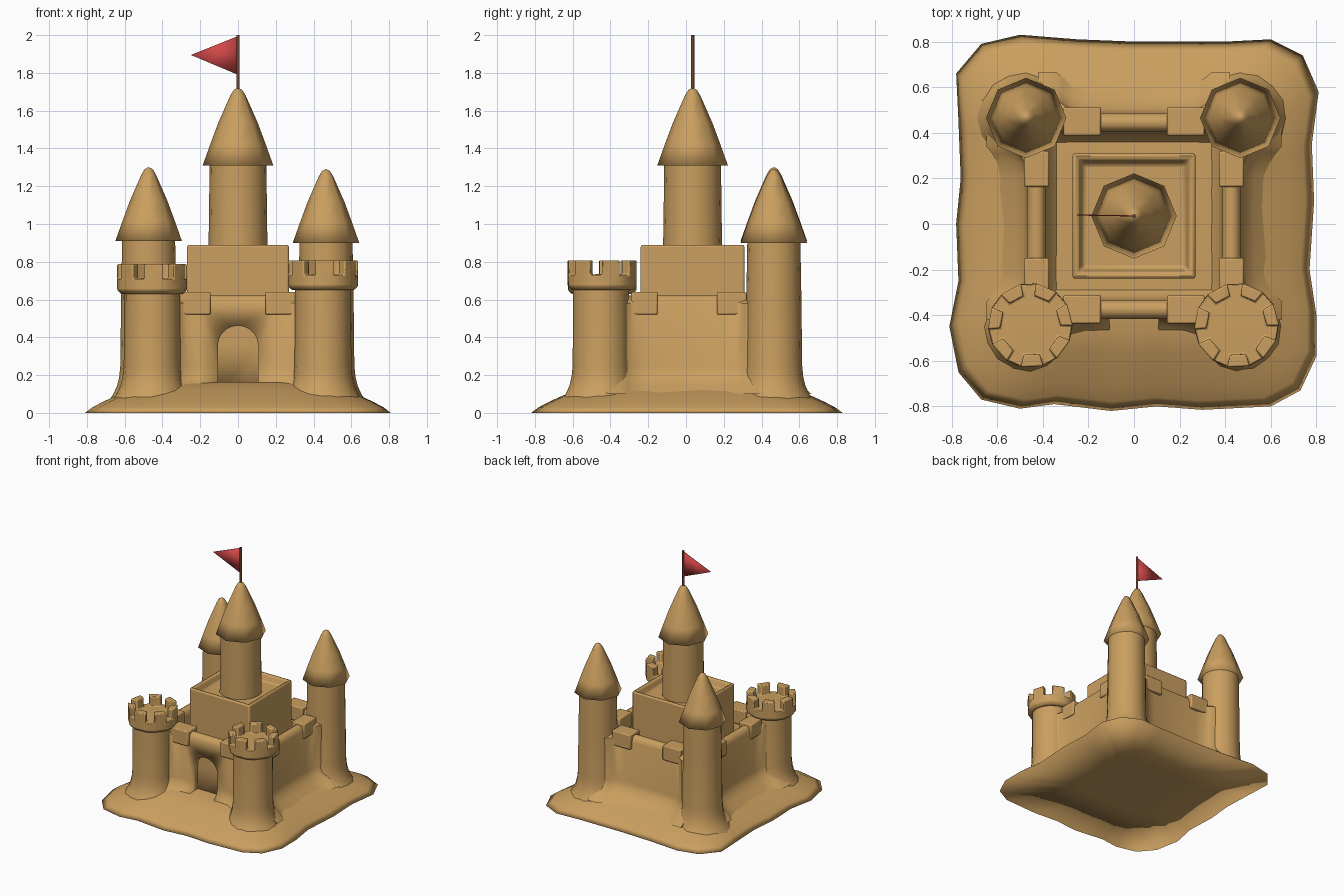
import bpy, bmesh, math
from mathutils import Vector

if "Cube" in bpy.data.objects:
    bpy.data.objects.remove(bpy.data.objects["Cube"])


def material(name, rgb):
    m = bpy.data.materials.new(name)
    m.diffuse_color = (*rgb, 1)
    m.use_nodes = True
    m.node_tree.nodes["Principled BSDF"].inputs["Base Color"].default_value = m.diffuse_color
    return m


SAND = material("sand", (0.59, 0.345, 0.115))
RED = material("flag red", (0.65, 0.065, 0.065))
WOOD = material("pole brown", (0.17, 0.065, 0.035))


def finish(name, bm, mat=SAND, angle=60, bevel=0):
    bmesh.ops.recalc_face_normals(bm, faces=bm.faces)
    me = bpy.data.meshes.new(name)
    bm.to_mesh(me)
    bm.free()
    ob = bpy.data.objects.new(name, me)
    bpy.context.collection.objects.link(ob)
    me.materials.append(mat)
    bpy.ops.object.select_all(action='DESELECT')
    ob.select_set(True)
    bpy.context.view_layer.objects.active = ob
    bpy.ops.object.shade_smooth_by_angle(angle=math.radians(angle))
    if bevel:
        b = ob.modifiers.new("soft edges", 'BEVEL')
        b.width, b.segments, b.limit_method = bevel, 2, 'ANGLE'
    return ob


def lathe(x, y, profile, n, alternate=0):
    """Closed solid of revolution; profile is (radius, z) from bottom to top.
    alternate widens every second sector."""
    bm = bmesh.new()
    turns = [math.tau * (i + alternate * (i % 2)) / n for i in range(n)]
    rings = [[bm.verts.new((x + r * math.cos(t), y + r * math.sin(t), z)) for t in turns]
             for r, z in profile]
    strips = []
    for a, b in zip(rings, rings[1:]):
        strips.append([bm.faces.new((a[i], a[(i + 1) % n], b[(i + 1) % n], b[i]))
                       for i in range(n)])
    bm.faces.new(rings[0][::-1])
    bm.faces.new(rings[-1])
    return bm, strips


def extrude(bm, face, vec):
    res = bmesh.ops.extrude_face_region(bm, geom=[face])["geom"]
    bmesh.ops.translate(bm, vec=Vector(vec),
                        verts=[g for g in res if isinstance(g, bmesh.types.BMVert)])


def box(name, x0, x1, y0, y1, z0, z1, bevel=0.008):
    bm = bmesh.new()
    bmesh.ops.create_cube(bm, size=1)
    for v in bm.verts:
        v.co = ((x0 + x1) / 2 + v.co.x * (x1 - x0),
                (y0 + y1) / 2 + v.co.y * (y1 - y0),
                (z0 + z1) / 2 + v.co.z * (z1 - z0))
    return finish(name, bm, bevel=bevel)


def cone_roof(name, x, y, z, r, h):
    shape = [(1, 0), (0.78, 0.28), (0.56, 0.55), (0.22, 0.9), (0.12, 0.975), (0.02, 1)]
    bm, _ = lathe(x, y, [(r * a, z + h * b) for a, b in shape], 8)
    finish(name, bm, angle=180)


# Sand mound: wavy outline, flat underside
outline = [(.81, .58), (.74, .74), (.6, .81), (.4, .80), (0, .80), (-.25, .81), (-.5, .83),
           (-.67, .79), (-.78, .66), (-.77, .45), (-.76, .2), (-.78, 0), (-.77, -.25),
           (-.81, -.45), (-.77, -.65), (-.67, -.77), (-.5, -.81), (-.35, -.79), (-.1, -.82),
           (.1, -.8), (.3, -.815), (.6, -.80), (.73, -.73), (.8, -.58), (.8, -.4),
           (.77, -.2), (.79, .1), (.78, .35)]
bm = bmesh.new()
rings = [[bm.verts.new((x * s, y * s, z)) for x, y in outline]
         for s, z in [(.4, 0), (1, 0), (.95, .03), (.88, .06), (.8, .09), (.7, .125), (.58, .16), (.4, .165)]]
n = len(outline)
for a, b in zip(rings, rings[1:]):
    for i in range(n):
        bm.faces.new((a[i], a[(i + 1) % n], b[(i + 1) % n], b[i]))
bm.faces.new(rings[0][::-1])
bm.faces.new(rings[-1])
finish("sand_mound", bm, angle=180)

# Tower shaft that flares softly into the mound
FOOT = [(.22, .05), (.187, .10), (.167, .145), (.156, .19), (.15, .25)]

# Front towers with crenellated crowns
for side, x, z in (("left", -.455, .63), ("right", .45, .65)):
    bm, _ = lathe(x, -.45, FOOT + [(.148, z + .02)], 16)
    finish("front_tower_" + side, bm)
    bm, strips = lathe(x, -.445, [(.165, z), (.185, z + .02), (.187, z + .08),
                                  (.132, z + .08), (.01, z + .085)], 14, alternate=.2)
    for f in strips[2][::2]:
        extrude(bm, f, (0, 0, .078))
        bm.faces.remove(f)
    finish("tower_crown_" + side, bm, angle=40, bevel=.007)

# Back towers with cone roofs
for side, x, z in (("left", -.473, .91), ("right", .466, .90)):
    bm, _ = lathe(x, .465, FOOT + [(.146, .6), (.14, z + .02)], 16)
    finish("back_tower_" + side, bm)
    cone_roof("back_roof_" + side, x, .465, z, .176, .39)


# Curtain walls: rounded top, flared foot, outer face filleted towards the towers
def wall(name, centre, along_x):
    half = [(.16, .10), (.10, .15), (.06, .19), (.042, .24), (.042, .58), (.03, .61), (.012, .622)]
    section = half + [(-d, z) for d, z in half[::-1]]
    stations = [(.21, 0), (.27, .012), (.31, .035), (.34, .06), (.42, .06)]
    stations = [(-u, e) for u, e in stations[::-1]] + stations
    out = math.copysign(1, centre)
    bm = bmesh.new()
    loops = []
    for u, e in stations:
        loop = []
        for d, z in section:
            c = centre + d + (out * e if d * out > 0 and z < .6 else 0)
            loop.append(bm.verts.new((u, c, z) if along_x else (c, u, z)))
        loops.append(loop)
    k = len(section)
    for a, b in zip(loops, loops[1:]):
        for i in range(k):
            bm.faces.new((a[i], a[(i + 1) % k], b[(i + 1) % k], b[i]))
    bm.faces.new(loops[0])
    bm.faces.new(loops[-1])
    return finish(name, bm, angle=50)


front_wall = wall("front_wall", -.375, True)
wall("back_wall", .445, True)
wall("left_wall", -.427, False)
wall("right_wall", .427, False)
for s, side in ((-1, "left"), (1, "right")):
    a, b = sorted((s * .145, s * .31))
    box("front_merlon_" + side, a, b, -.437, -.312, .52, .64)
    box("back_merlon_" + side, a, b, .387, .512, .52, .64)
    c, d = sorted((s * .372, s * .482))
    box("side_merlon_front_" + side, c, d, -.29, -.15, .52, .64)
    box("side_merlon_back_" + side, c, d, .163, .32, .52, .64)

# Arched gate recess in the front wall
bm = bmesh.new()
arch = [(-.107, .05), (.107, .05)] + [(.107 * math.cos(math.pi * i / 10),
                                      .355 + .107 * math.sin(math.pi * i / 10)) for i in range(11)]
face = bm.faces.new([bm.verts.new((x, -.6, z)) for x, z in arch])
extrude(bm, face, (0, .235, 0))
cutter = finish("gate_cutter", bm)
cutter.hide_render = True
cutter.hide_viewport = True
cut = front_wall.modifiers.new("gate", 'BOOLEAN')
cut.object, cut.operation, cut.solver = cutter, 'DIFFERENCE', 'EXACT'

# Keep with a sunken roof
bm = bmesh.new()
bmesh.ops.create_cube(bm, size=1)
for v in bm.verts:
    v.co = (v.co.x * .54, .035 + v.co.y * .55, .505 + v.co.z * .77)
top = max(bm.faces, key=lambda f: f.calc_center_median().z)
bmesh.ops.inset_region(bm, faces=[top], thickness=.035)
bmesh.ops.inset_region(bm, faces=[top], thickness=.033, depth=-.055)
finish("keep", bm, angle=40, bevel=.015)

# Central tower and roof
bm, _ = lathe(0, .035, [(.158, .8), (.155, .95), (.15, 1.33)], 16)
finish("central_tower", bm)
cone_roof("central_roof", 0, .035, 1.31, .187, .41)

# Flag and pole
bm, _ = lathe(0, .035, [(.009, 1.68), (.009, 2.0)], 8)
finish("flag_pole", bm, WOOD)
bm = bmesh.new()
face = bm.faces.new([bm.verts.new((x, y, z)) for x, y, z in
                     ((0, .033, 1.995), (0, .033, 1.79), (-.25, .037, 1.895))])
extrude(bm, face, (0, .005, 0))
finish("flag", bm, RED, angle=180)
